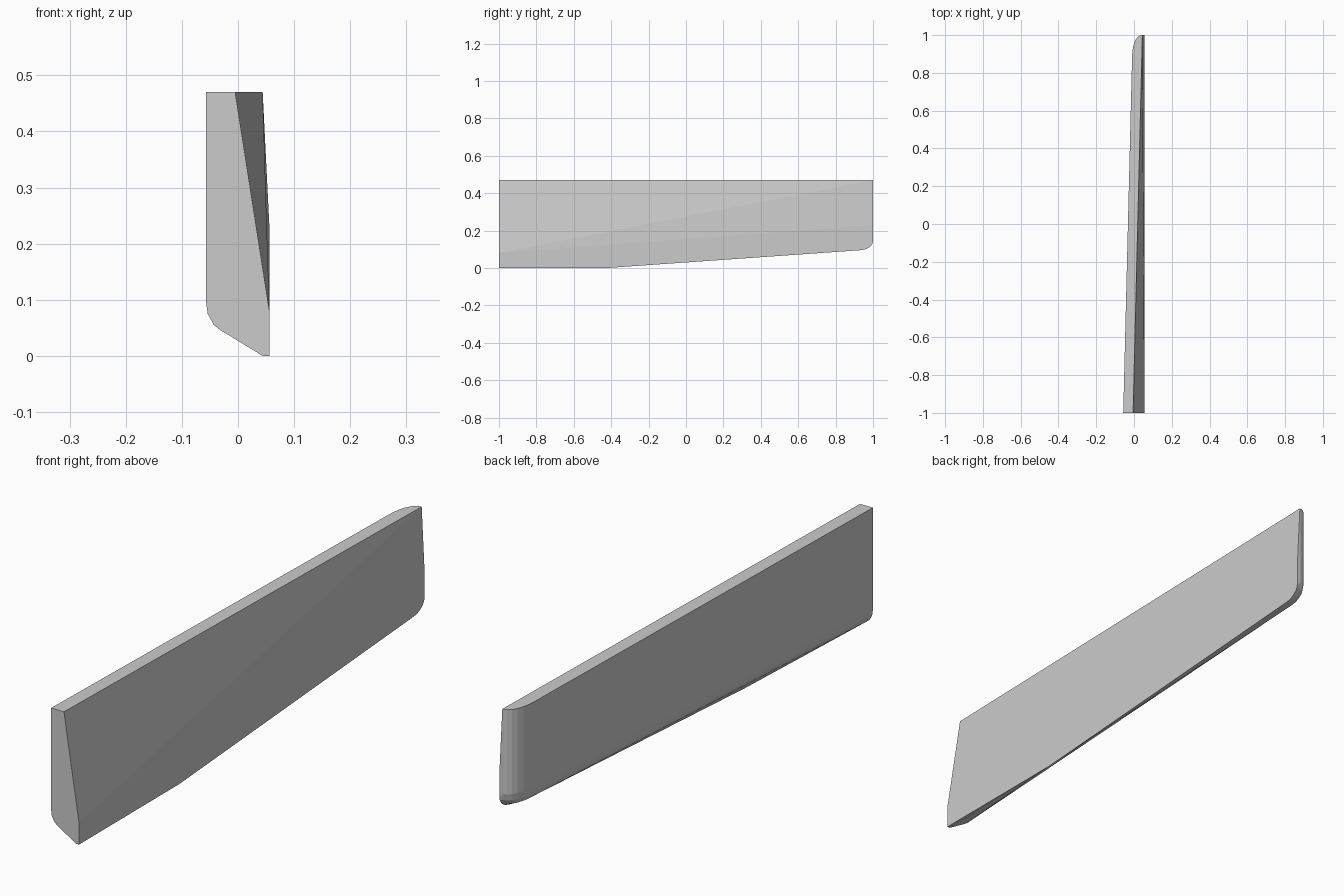
import bpy, bmesh, math

if "Cube" in bpy.data.objects:
    bpy.data.objects.remove(bpy.data.objects["Cube"])

TOP = 0.47
OUTER = 0.056          # x of the vertical outer face
END_Y, END_X = 0.89, -0.010   # where the rear rounding starts on the inner face

# Front end profile (x, z) at y = -1
front = [(-0.057, TOP), (-0.057, 0.097), (-0.054, 0.075), (-0.043, 0.055),
         (-0.030, 0.045), (0.044, 0.0), (OUTER, 0.0), (OUTER, 0.08), (-0.005, TOP)]
pts = [(x, -1.0, z) for x, z in front]

# Lower outer edge: flat up to here, then rising to the rear
pts.append((OUTER, -0.42, 0.0))
pts.append((OUTER, 0.92, 0.094))

# Rear outer face corners
pts += [(0.044, 1.0, TOP), (OUTER, 1.0, 0.23)]

# Rounded rear end: inner face wraps round to the tip, lower edge rolls up
STEPS = 6
for k in range(STEPS + 1):
    a = math.radians(90 * k / STEPS)
    y = END_Y + (1 - END_Y) * math.sin(a)
    x = 0.040 - (0.040 - END_X) * math.cos(a)
    pts.append((x, y, TOP))
    # rolled lower inner edge, shrinking towards the tip
    for j in range(4):
        b = math.radians(30 * j)
        grow = 1 - math.cos(b)
        yy = END_Y + (y - END_Y) * (1 - 0.4 * grow)
        xx = x + 0.022 * math.cos(a) * grow
        pts.append((xx, yy, 0.160 - 0.048 * math.sin(b)))
    # rounded lower outer corner
    pts.append((OUTER, 0.93 + 0.07 * math.sin(a), 0.145 - 0.050 * math.cos(a)))

# The panel is convex, so its skin is the hull of these sections
bm = bmesh.new()
for p in pts:
    bm.verts.new(p)
bmesh.ops.remove_doubles(bm, verts=bm.verts, dist=1e-5)
res = bmesh.ops.convex_hull(bm, input=bm.verts)
loose = [v for v in bm.verts if not v.link_faces]
bmesh.ops.delete(bm, geom=loose, context='VERTS')
bmesh.ops.dissolve_limit(bm, angle_limit=math.radians(0.3),
                         verts=bm.verts, edges=bm.edges)
bmesh.ops.recalc_face_normals(bm, faces=bm.faces)

mesh = bpy.data.meshes.new("side_panel")
bm.to_mesh(mesh)
bm.free()
panel = bpy.data.objects.new("side_panel", mesh)
bpy.context.collection.objects.link(panel)
